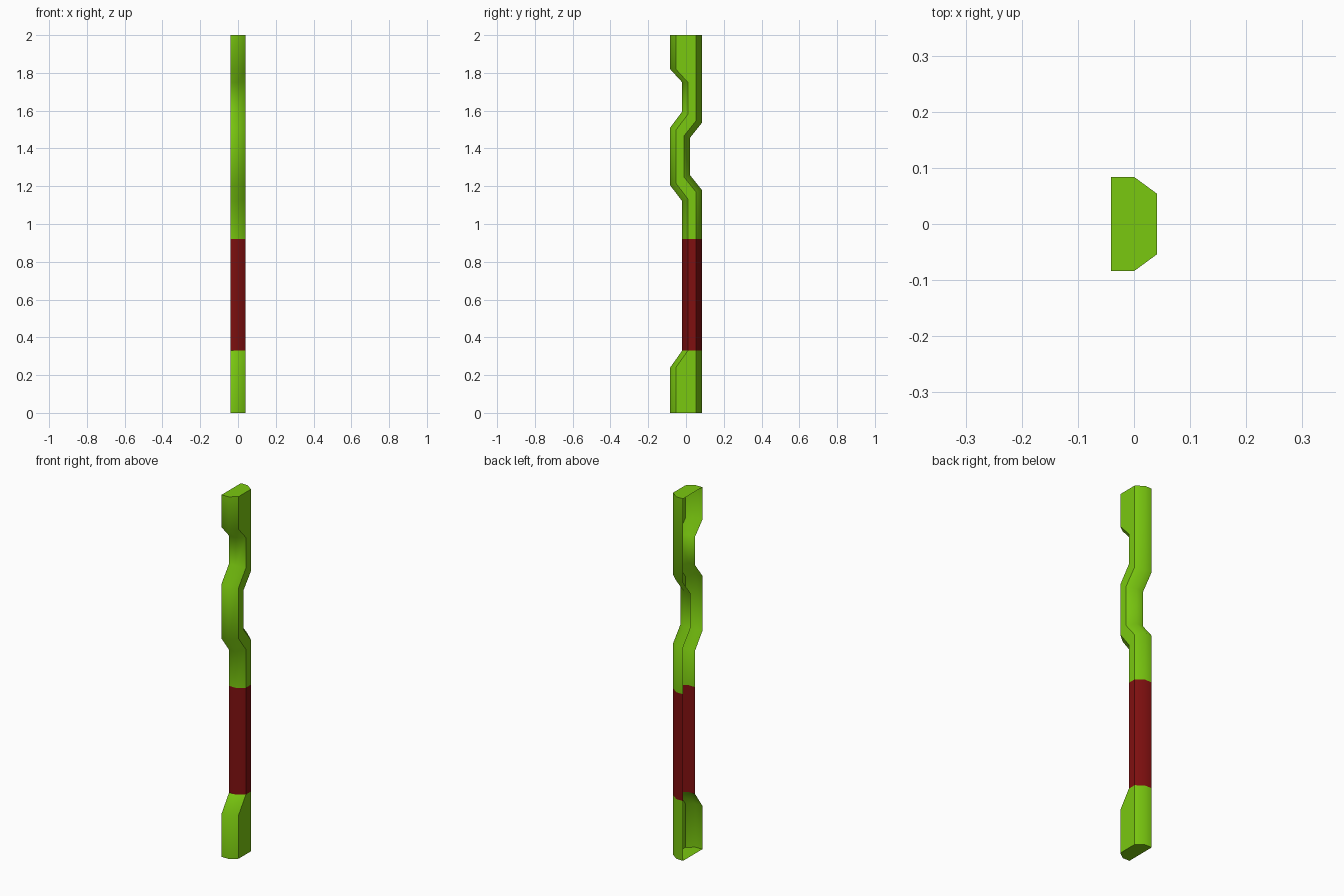
import bpy
import bmesh
from math import radians

cube = bpy.data.objects.get("Cube")
if cube:
    bpy.data.objects.remove(cube, do_unlink=True)


def make_material(name, rgb):
    mat = bpy.data.materials.new(name)
    mat.use_nodes = True
    color = (*rgb, 1.0)
    mat.diffuse_color = color
    mat.node_tree.nodes["Principled BSDF"].inputs["Base Color"].default_value = color
    return mat


green = make_material("lime green", (0.195, 0.58, 0.005))
red = make_material("dark red", (0.216, 0.005, 0.005))

HALF = 0.041     # half thickness in x
BEVEL = 0.03     # bevel width in y


def half_shell(name, mat, front, back, bottom=False, top=False):
    """Bevelled half shell, open towards -x. Profile points are (y, z, bevel z shift)."""
    bm = bmesh.new()

    def columns(profile, side):
        edge = [[bm.verts.new((x, y, z)) for y, z, s in profile] for x in (-HALF, 0)]
        ridge = [bm.verts.new((HALF, y + side * BEVEL, z + s)) for y, z, s in profile]
        return edge + [ridge]

    f, b = columns(front, 1), columns(back, -1)

    # Side walls and bevels
    for cols, flip in ((f, False), (b, True)):
        for c, d in zip(cols, cols[1:]):
            for i in range(len(c) - 1):
                quad = [c[i], d[i], d[i + 1], c[i + 1]]
                bm.faces.new(quad[::-1] if flip else quad)

    # Flat outer face
    bm.faces.new(f[2] + b[2][::-1])

    # End caps
    if bottom:
        bm.faces.new([c[0] for c in b] + [c[0] for c in f[::-1]])
    if top:
        bm.faces.new([c[-1] for c in f] + [c[-1] for c in b[::-1]])

    mesh = bpy.data.meshes.new(name)
    bm.to_mesh(mesh)
    bm.free()
    mesh.materials.append(mat)
    obj = bpy.data.objects.new(name, mesh)
    bpy.context.collection.objects.link(obj)
    bpy.ops.object.select_all(action="DESELECT")
    obj.select_set(True)
    bpy.context.view_layer.objects.active = obj
    bpy.ops.object.shade_smooth_by_angle(angle=radians(45))


OUT, IN = 0.084, 0.02

# Foot of the bar
half_shell("lower_bar", green,
           [(-OUT, 0, 0), (-OUT, 0.24, 0), (-IN, 0.33, 0)],
           [(OUT, 0, 0), (OUT, 0.33, 0)], bottom=True)

# Grip
half_shell("grip", red,
           [(-IN, 0.33, 0), (-IN, 0.92, 0)],
           [(OUT, 0.33, 0), (OUT, 0.92, 0)])

# Notched upper bar
half_shell("upper_bar", green,
           [(-IN, 0.92, 0), (-IN, 1.12, 0.012), (-OUT, 1.205, 0.012),
            (-OUT, 1.51, -0.014), (-IN, 1.595, -0.014),
            (-IN, 1.75, 0), (-OUT, 1.82, 0), (-OUT, 2, 0)],
           [(OUT, 0.92, 0), (OUT, 1.18, -0.012), (IN, 1.26, -0.012),
            (IN, 1.455, 0.012), (OUT, 1.535, 0.012), (OUT, 2, 0)], top=True)
